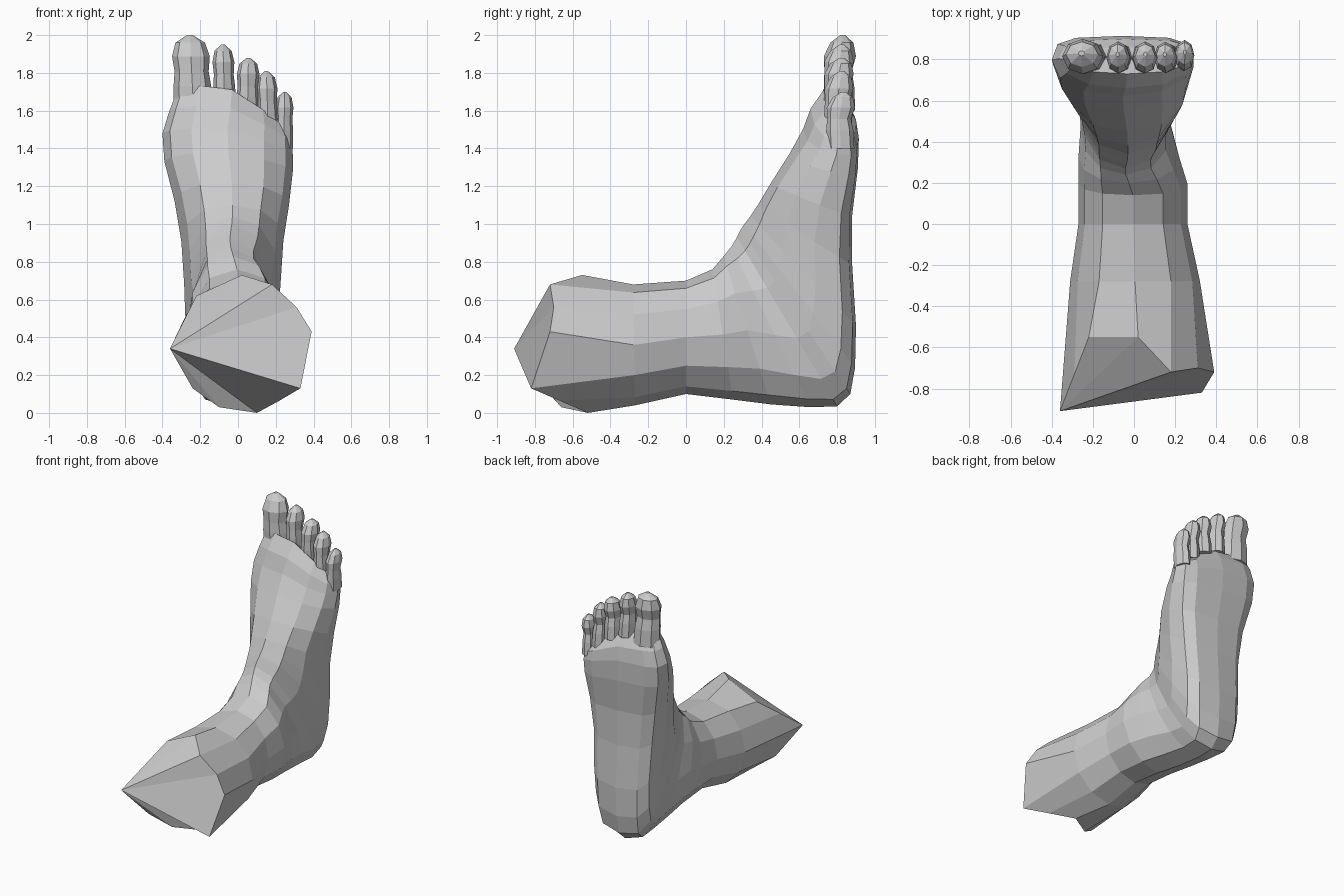
import bpy, bmesh, math

if "Cube" in bpy.data.objects:
    bpy.data.objects.remove(bpy.data.objects["Cube"])


def sgn_pow(v, p):
    return math.copysign(abs(v) ** p, v)


def loft(name, rings, fan_start=False):
    """Skin equal-length rings of points and close both ends."""
    n = len(rings[0])
    verts = [p for r in rings for p in r]
    faces = []
    for k in range(len(rings) - 1):
        for i in range(n):
            j = (i + 1) % n
            faces.append((k * n + i, k * n + j, (k + 1) * n + j, (k + 1) * n + i))
    if fan_start:
        faces += [(0, i + 1, i) for i in range(1, n - 1)]
    else:
        faces.append(tuple(reversed(range(n))))
    last = (len(rings) - 1) * n
    faces.append(tuple(last + i for i in range(n)))
    me = bpy.data.meshes.new(name)
    me.from_pydata(verts, [], faces)
    bm = bmesh.new()
    bm.from_mesh(me)
    bmesh.ops.recalc_face_normals(bm, faces=bm.faces)
    bm.to_mesh(me)
    bm.free()
    ob = bpy.data.objects.new(name, me)
    bpy.context.collection.objects.link(ob)
    return ob


N = 12


def section(yf, zf, yb, zb, xl, xr, p, m, slope):
    """Ring spanning an instep point to a sole point; p squares the sole side."""
    cx, hw = (xl + xr) / 2, (xr - xl) / 2
    ring = []
    for i in range(N):
        a = math.pi - 2 * math.pi * i / N
        c, s = math.cos(a), math.sin(a)
        if s >= 0:
            x, t = cx + hw * sgn_pow(c, 0.85), m * (1 - s)
        else:
            x, t = cx + hw * sgn_pow(c, p), m + (1 - m) * abs(s) ** p
        z = zf + (zb - zf) * t - slope * max(0, x + 0.08)
        ring.append((x, yf + (yb - yf) * t, z))
    return ring


# Ragged slanted cut at the end of the leg
cut = [(-.36, -.91, .34), (-.29, -.73, .48), (-.22, -.55, .62), (.02, -.55, .73),
       (.18, -.72, .68), (.31, -.70, .56), (.39, -.72, .43), (.33, -.82, .13),
       (.22, -.67, .065), (.10, -.52, .0), (-.10, -.66, .03), (-.24, -.75, .13)]

# Leg, heel and forefoot: sections fan round the front of the ankle
sections = [
    (-.28, .68, -.27, .04, -.31, .32, 1.0, .5, 0),
    (.00, .70, .00, .10, -.27, .26, 1.0, .5, 0),
    (.14, .76, .25, .07, -.27, .26, 1.0, .5, 0),
    (.20, .83, .45, .045, -.27, .22, .95, .5, 0),
    (.24, .88, .66, .03, -.26, .18, .85, .55, 0),
    (.27, .93, .80, .035, -.265, .18, .75, .6, 0),
    (.29, .97, .87, .10, -.275, .20, .65, .62, 0),
    (.31, 1.0, .895, .24, -.28, .215, .6, .62, 0),
    (.34, 1.04, .90, .46, -.285, .225, .6, .62, 0),
    (.38, 1.10, .88, .78, -.30, .24, .6, .6, 0),
    (.45, 1.22, .88, 1.05, -.335, .27, .6, .6, .05),
    (.55, 1.38, .91, 1.30, -.39, .29, .6, .6, .15),
    (.62, 1.51, .915, 1.46, -.40, .29, .6, .6, .3),
    (.66, 1.63, .90, 1.57, -.365, .285, .6, .6, .45),
    (.73, 1.74, .86, 1.64, -.33, .265, .65, .55, .6),
]
loft("leg_and_foot", [cut] + [section(*s) for s in sections], fan_start=True)

# Toes: centre x, y, base z, tip z, half width, half depth, sideways lean
toes = [
    ("big_toe", -.235, .815, 1.60, 2.00, .10, .085, -.02),
    ("second_toe", -.07, .81, 1.62, 1.95, .058, .078, -.01),
    ("third_toe", .05, .81, 1.57, 1.88, .06, .078, .005),
    ("fourth_toe", .16, .81, 1.48, 1.81, .056, .076, -.01),
    ("little_toe", .242, .82, 1.40, 1.70, .048, .075, .005),
]
# height fraction, width scale, depth scale, depth offset
shape = [(0, 1.05, .95, 0), (.32, 1.0, .95, -.005), (.52, .9, .85, -.01),
         (.72, 1.0, 1.0, 0), (.9, .78, .72, .01), (1, .15, .15, .015)]
for name, x, y, z0, z1, rx, ry, lean in toes:
    rings = []
    for t, w, d, off in shape:
        rings.append([(x + lean * t + rx * w * math.cos(a),
                       y + off + ry * d * math.sin(a), z0 + (z1 - z0) * t)
                      for a in (math.pi * i / 4 for i in range(8))])
    loft(name, rings)
